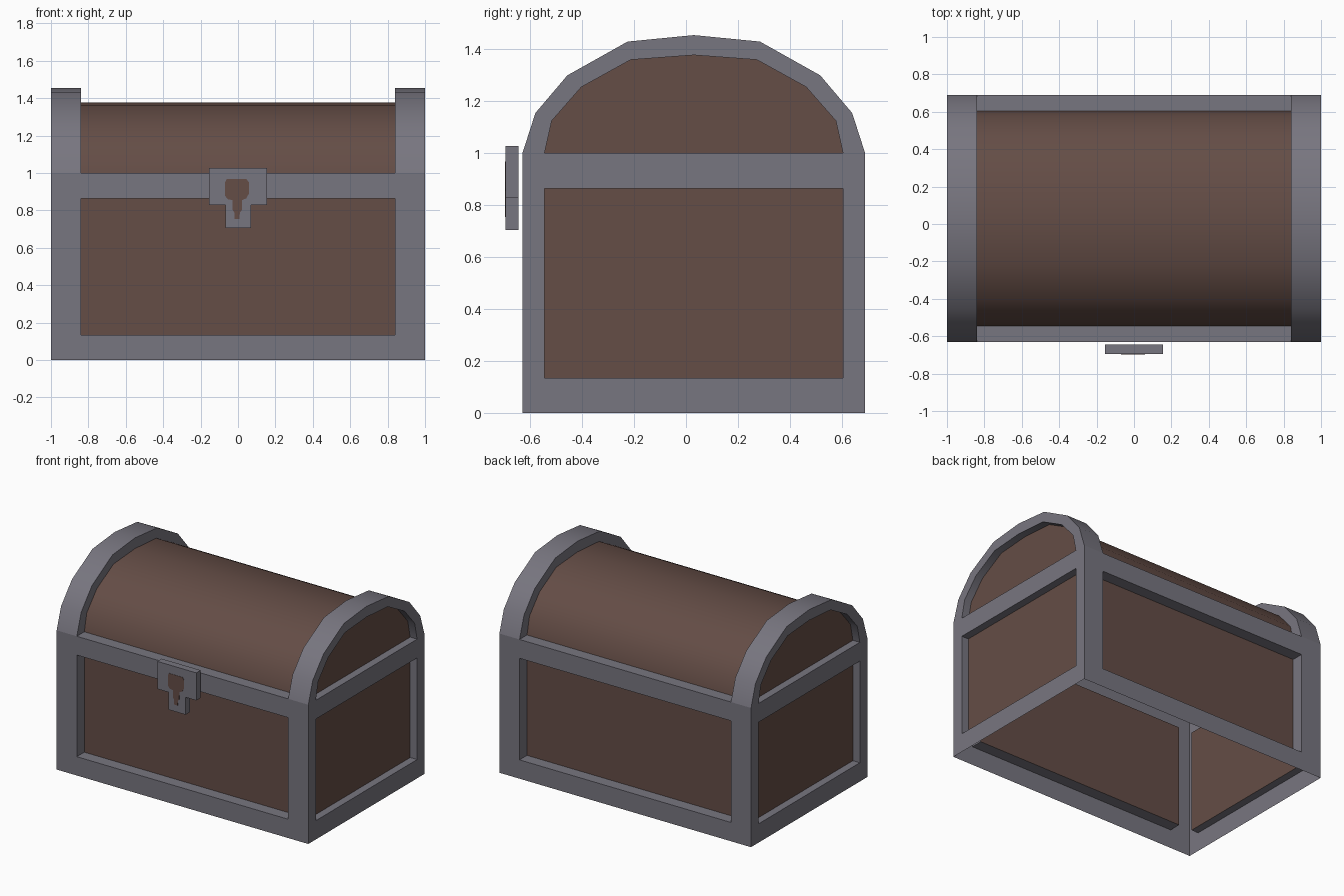
import bpy, bmesh, math
from mathutils import Vector

if "Cube" in bpy.data.objects:
    bpy.data.objects.remove(bpy.data.objects["Cube"])

def material(name, rgb):
    m = bpy.data.materials.new(name)
    m.diffuse_color = (*rgb, 1)
    m.use_nodes = True
    m.node_tree.nodes["Principled BSDF"].inputs["Base Color"].default_value = m.diffuse_color
    return m

GREY = material("iron_grey", (0.187, 0.180, 0.214))
BROWN = material("wood_brown", (0.128, 0.074, 0.061))

def build(name, faces, mat, smooth=False):
    """faces: list of (points, outward hint); winding follows the hint."""
    bm = bmesh.new()
    for pts, hint in faces:
        f = bm.faces.new([bm.verts.new(p) for p in pts])
        f.normal_update()
        if f.normal.dot(Vector(hint)) < 0:
            f.normal_flip()
    bmesh.ops.remove_doubles(bm, verts=bm.verts, dist=0.0005)
    me = bpy.data.meshes.new(name)
    bm.to_mesh(me)
    bm.free()
    me.materials.append(mat)
    ob = bpy.data.objects.new(name, me)
    bpy.context.collection.objects.link(ob)
    if smooth:
        bpy.ops.object.select_all(action='DESELECT')
        bpy.context.view_layer.objects.active = ob
        ob.select_set(True)
        bpy.ops.object.shade_smooth_by_angle(angle=math.radians(35))
    return ob

def inset_wall(outer, inner, normal, depth):
    """Rim between two loops, recess walls, and the sunken panel."""
    n = Vector(normal)
    outer, inner = [Vector(p) for p in outer], [Vector(p) for p in inner]
    deep = [p - n * depth for p in inner]
    c = sum(inner, Vector()) / len(inner)
    rim = []
    for i in range(len(inner)):
        j = (i + 1) % len(inner)
        ring = [outer[i], outer[j], inner[j], inner[i]]
        if abs((outer[j] - outer[i]).cross(inner[i] - outer[i]).dot(n)) > 1e-5:
            rim.append((ring, n))
        rim.append(([inner[i], inner[j], deep[j], deep[i]], c - (inner[i] + inner[j]) / 2))
    return rim, [(deep, n)]

# Overall sizes
Y0, Y1, YC = -0.63, 0.69, 0.03
IY0, IY1 = -0.545, 0.605
XI, ZB, ZR, ZT = 0.84, 0.135, 0.865, 1.0

def rect(a0, a1, b0, b1):
    return [(a0, b0), (a1, b0), (a1, b1), (a0, b1)]

# Chest walls: front and back, then the two ends
frame, panels = [], []
for s, y in ((-1, Y0), (1, Y1)):
    r, p = inset_wall([(a, y, b) for a, b in rect(-1, 1, 0, ZT)],
                      [(a, y, b) for a, b in rect(-XI, XI, ZB, ZR)], (0, s, 0), 0.085)
    frame += r
    panels += p
for s in (-1, 1):
    r, p = inset_wall([(s, a, b) for a, b in rect(Y0, Y1, 0, ZT)],
                      [(s, a, b) for a, b in rect(IY0, IY1, ZB, ZR)], (s, 0, 0), 0.055)
    frame += r
    panels += p
# Ledges on top of the front and back rails
for a, b in ((Y0, IY0), (Y1, IY1)):
    frame.append(([(x, y, ZT) for x, y in rect(-XI, XI, a, b)], (0, 0, 1)))
build("chest_frame", frame, GREY)
build("wall_panels", panels, BROWN)

# Lid profiles: half of the arch, mirrored about its centre
def arch(half):
    return [(YC - d, z) for d, z in half] + [(YC + d, z) for d, z in half[-2::-1]]

OUT = arch([(0.66, 1.0), (0.61, 1.155), (0.487, 1.30), (0.255, 1.43), (0, 1.455)])
INN = arch([(0.575, 1.0), (0.547, 1.125), (0.433, 1.255), (0.243, 1.36), (0, 1.378)])

def strip(prof, xa, xb):
    out = []
    for (ya, za), (yb, zb) in zip(prof, prof[1:]):
        out.append(([(xa, ya, za), (xb, ya, za), (xb, yb, zb), (xa, yb, zb)],
                    (0, (ya + yb) / 2 - YC, (za + zb) / 2 - 0.95)))
    return out

# Lid arches and sunken lid ends
for s, side in ((-1, "left"), (1, "right")):
    rim, end = inset_wall([(s, y, z) for y, z in OUT], [(s, y, z) for y, z in INN],
                          (s, 0, 0), 0.055)
    rim += strip(OUT, s * XI, s)
    x = s * XI
    for i in range(len(OUT) - 1):
        rim.append(([(x, *OUT[i]), (x, *OUT[i + 1]), (x, *INN[i + 1]), (x, *INN[i])], (-s, 0, 0)))
    build(side + "_lid_arch", rim, GREY, True)
    build(side + "_lid_end", end, BROWN)

# Curved wooden lid
build("lid_barrel", strip(INN, -XI, XI), BROWN, True)

# Lock plate and keyhole
def plate(name, outline, ya, yb, mat):
    fr, bk = [(x, ya, z) for x, z in outline], [(x, yb, z) for x, z in outline]
    bm = bmesh.new()
    n = len(outline)
    f = [bm.verts.new(p) for p in fr]
    b = [bm.verts.new(p) for p in bk]
    bm.faces.new(f)
    bm.faces.new(b[::-1])
    for i in range(n):
        j = (i + 1) % n
        bm.faces.new([f[i], b[i], b[j], f[j]])
    bmesh.ops.recalc_face_normals(bm, faces=bm.faces)
    me = bpy.data.meshes.new(name)
    bm.to_mesh(me)
    bm.free()
    me.materials.append(mat)
    bpy.context.collection.objects.link(bpy.data.objects.new(name, me))

plate("lock_plate", [(-0.155, 1.028), (-0.155, 0.83), (-0.067, 0.83), (-0.067, 0.705),
                     (0.07, 0.705), (0.07, 0.83), (0.155, 0.83), (0.155, 1.028)],
      -0.695, -0.645, GREY)
plate("keyhole", [(-0.06, 0.968), (-0.07, 0.95), (-0.07, 0.88), (-0.055, 0.86), (-0.03, 0.855),
                  (-0.028, 0.80), (-0.02, 0.79), (-0.02, 0.755), (0.008, 0.755), (0.01, 0.79),
                  (0.02, 0.80), (0.022, 0.855), (0.045, 0.865), (0.058, 0.89), (0.058, 0.95),
                  (0.045, 0.968)], -0.697, -0.693, BROWN)
